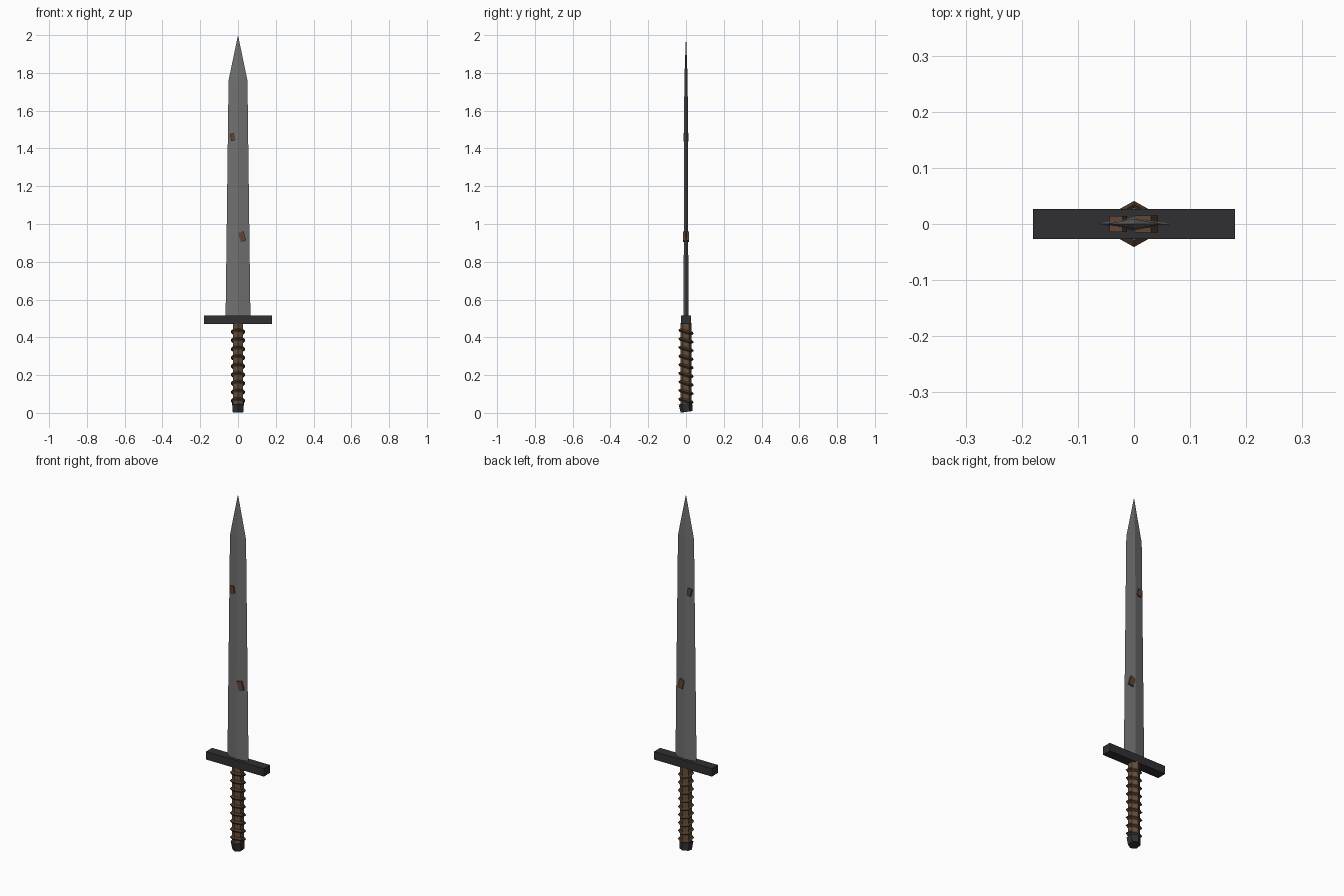
import bpy, bmesh
from math import radians
from mathutils import Vector

if "Cube" in bpy.data.objects:
    bpy.data.objects.remove(bpy.data.objects["Cube"])


def material(name, rgb):
    m = bpy.data.materials.new(name)
    m.diffuse_color = (*rgb, 1)
    m.use_nodes = True
    m.node_tree.nodes["Principled BSDF"].inputs["Base Color"].default_value = m.diffuse_color
    return m


STEEL = material("steel", (0.16, 0.165, 0.16))
IRON = material("dark_iron", (0.03, 0.03, 0.033))
LEATHER = material("leather", (0.13, 0.075, 0.04))
STRAP = material("strap", (0.075, 0.045, 0.025))
RUST = material("rust", (0.12, 0.06, 0.035))


def finish(name, mat):
    o = bpy.context.object
    o.name = name
    o.data.materials.append(mat)
    return o


def box(name, mat, loc, size, tilt=0):
    bpy.ops.mesh.primitive_cube_add(size=1, location=loc, rotation=(0, radians(tilt), 0))
    o = finish(name, mat)
    o.scale = size
    return o


# Blade: diamond sections tapering to a point
bm = bmesh.new()
rings = [[bm.verts.new(p) for p in ((w, 0, z), (0, t, z), (-w, 0, z), (0, -t, z))]
         for z, w, t in ((0.49, 0.066, 0.013), (1.76, 0.05, 0.009))]
tip = bm.verts.new((0, 0, 2.0))
bm.faces.new(rings[0][::-1])
for i in range(4):
    j = (i + 1) % 4
    bm.faces.new((rings[0][i], rings[0][j], rings[1][j], rings[1][i]))
    bm.faces.new((rings[1][i], rings[1][j], tip))
mesh = bpy.data.meshes.new("blade")
bm.to_mesh(mesh)
bm.free()
blade = bpy.data.objects.new("blade", mesh)
bpy.context.collection.objects.link(blade)
mesh.materials.append(STEEL)

# Crossguard
box("crossguard", IRON, (0, 0, 0.492), (0.36, 0.054, 0.045))

# Hexagonal grip and pommel
bpy.ops.mesh.primitive_cylinder_add(vertices=6, radius=0.03, depth=0.44, location=(0, 0, 0.255))
finish("grip", LEATHER)
bpy.ops.mesh.primitive_cone_add(vertices=6, radius1=0.032, radius2=0.036, depth=0.045,
                                location=(0, 0, 0.0275), rotation=(radians(8), 0, 0))
finish("pommel", IRON)

# Tilted strap rings wound around the grip
for i in range(9):
    bpy.ops.mesh.primitive_torus_add(major_segments=6, minor_segments=4, major_radius=0.033,
                                     minor_radius=0.0095, location=(0, 0, 0.065 + i * 0.0455),
                                     rotation=(radians(-15), 0, radians(0)))
    o = finish("strap_ring", STRAP)
    # point a corner of the hexagon along y
    for v in o.data.vertices:
        v.co = Vector((-v.co.y, v.co.x, v.co.z))

# Rust patches showing through both blade faces
box("rust_patch_low", RUST, (0.022, 0, 0.933), (0.03, 0.03, 0.05), -15)
box("rust_patch_high", RUST, (-0.028, 0, 1.46), (0.024, 0.028, 0.04), -12)
